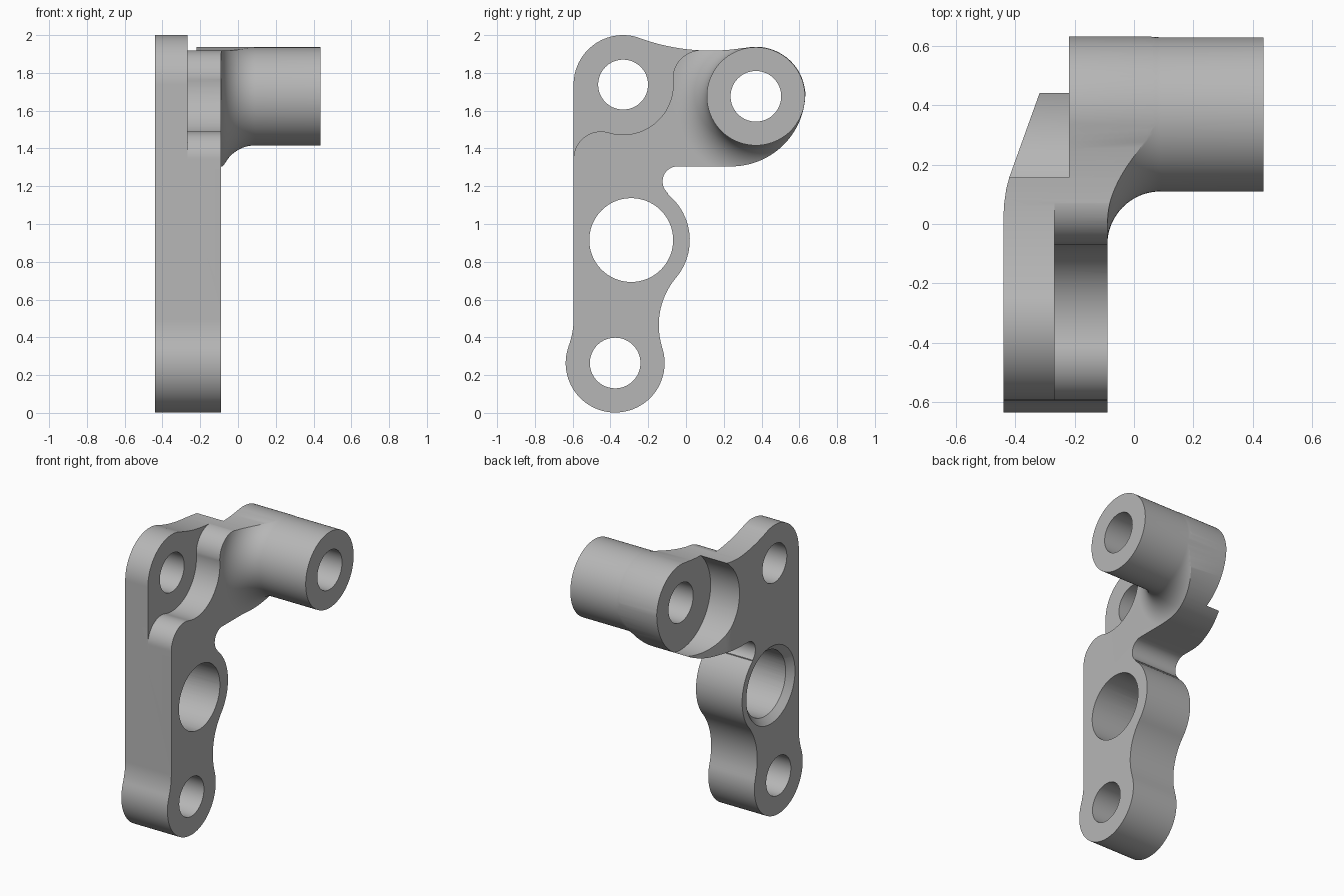
import bpy, bmesh
from math import sin, cos, radians, pi, dist
from mathutils import Matrix

default = bpy.data.objects.get("Cube")
if default:
    bpy.data.objects.remove(default, do_unlink=True)

# Key positions as (y, z) and plate levels along x
FOOT, RING, TOP, BOSS = (-.375, .264), (-.29, .915), (-.333, 1.738), (.37, 1.676)
BACK, FACE, POCKET, END = -.44, -.09, -.268, .437
R = .262

metal = bpy.data.materials.new("light grey metal")
metal.use_nodes = True
grey = (.47, .47, .47, 1)
metal.diffuse_color = grey
metal.node_tree.nodes["Principled BSDF"].inputs["Base Color"].default_value = grey


def arc(c, r, a0, a1, n=24):
    angles = [radians(a0 + (a1 - a0) * i / n) for i in range(n + 1)]
    return [(c[0] + r * cos(a), c[1] + r * sin(a)) for a in angles]


def make_object(name, bm):
    bmesh.ops.recalc_face_normals(bm, faces=bm.faces)
    mesh = bpy.data.meshes.new(name)
    bm.to_mesh(mesh)
    bm.free()
    mesh.materials.append(metal)
    obj = bpy.data.objects.new(name, mesh)
    bpy.context.scene.collection.objects.link(obj)
    return obj


def bridge(bm, one, two):
    n = len(one)
    for j in range(n):
        k = (j + 1) % n
        bm.faces.new((one[j], one[k], two[k], two[j]))


def prism(name, points, low, high, axis="x"):
    """Extrude a closed outline along x (points are y, z) or z (points are x, y)."""
    # Keep one point where neighbouring arcs meet
    points = [p for i, p in enumerate(points) if dist(p, points[i - 1]) > .005]
    bm = bmesh.new()
    place = (lambda p, h: (h, *p)) if axis == "x" else (lambda p, h: (*p, h))
    ends = [[bm.verts.new(place(p, h)) for p in points] for h in (low, high)]
    bridge(bm, *ends)
    for end in ends:
        bm.faces.new(end)
    return make_object(name, bm)


def revolve(name, profile, centre, steps=96):
    """Turn a closed (x, radius) profile about an axis parallel to x."""
    bm = bmesh.new()
    rings = []
    for i in range(steps):
        a = 2 * pi * i / steps
        rings.append([bm.verts.new((x, centre[0] + r * cos(a), centre[1] + r * sin(a)))
                      for x, r in profile])
    for i in range(steps):
        bridge(bm, rings[i - 1], rings[i])
    return make_object(name, bm)


def rod(name, centre, x0, r0, x1, r1):
    bm = bmesh.new()
    bmesh.ops.create_cone(bm, cap_ends=True, segments=72, radius1=r0, radius2=r1, depth=x1 - x0)
    bm.transform(Matrix.Translation(((x0 + x1) / 2, *centre)) @ Matrix.Rotation(pi / 2, 4, "Y"))
    return make_object(name, bm)


def volume(mesh):
    bm = bmesh.new()
    bm.from_mesh(mesh)
    result = bm.calc_volume()
    bm.free()
    return result


def cut(body, cutter):
    """Subtract the cutter, taking the first solver that gives a sound solid."""
    cutter.hide_render = True
    before = volume(body.data)
    for solver in ("EXACT", "MANIFOLD", "FLOAT"):
        mod = body.modifiers.new("cut", "BOOLEAN")
        mod.operation, mod.solver, mod.object = "DIFFERENCE", solver, cutter
        graph = bpy.context.evaluated_depsgraph_get()
        mesh = bpy.data.meshes.new_from_object(body.evaluated_get(graph))
        body.modifiers.clear()
        if .2 * before < volume(mesh) < .99999 * before:
            body.data = mesh
            break
    bpy.data.objects.remove(cutter, do_unlink=True)


# Side outline of tangent arcs, extruded over the full width
outline = (arc((-1.012, .5), .417, 0, -20.3, 10)
           + arc(FOOT, R, 159.7, 377.9, 56)
           + arc((.246, .465), .39, 197.9, 140)
           + arc(RING, .31, -40, 51)
           + arc((-.044, 1.225), .08, 231, 90)
           + arc((.24, 1.697), .392, -90, 0, 28)
           + arc(BOSS, R, 7, 100.2, 32)
           + arc((.13, 3.018), 1.1, -79.8, -109.9)
           + arc(TOP, R, 70.1, 180, 32))
bracket = prism("bracket", outline, BACK, END)

# Clear the front down to the plate, leaving the boss and its fillet
fillet = arc((FACE + .18, R + .178), .18, 180, 270, 20)
surround = [(FACE, 3)] + fillet + [(.7, R - .002), (.7, 3)]
cut(bracket, revolve("boss_surround_cutter", surround, BOSS))

# Stepped pocket around the top hole
pocket = (arc((-.45, 1.345), .145, 180, 73.4)
          + arc(TOP, .265, -106.6, 4.4, 32)
          + arc((.08, 1.77), .15, 184.4, 90)
          + [(.08, 2.3), (-.8, 2.3), (-.8, 1.345)])
cut(bracket, prism("pocket_cutter", pocket, POCKET, .8))

# Sloped back of the arm
slope = [(-.441, .02), (-.438, .07), (-.431, .12), (-.42, .16), (-.305, .48),
         (-.22, .717), (-.7, .717), (-.7, .02)]
cut(bracket, prism("slope_cutter", slope, 1.24, 2.3, "z"))

# Round recess behind the boss
cut(bracket, rod("recess_cutter", BOSS, -.8, .323, -.22, .323))

# Through holes and the countersink behind the large one
for centre, radius in ((FOOT, .134), (RING, .222), (TOP, .132), (BOSS, .134)):
    cut(bracket, rod("hole_cutter", centre, -.8, radius, .8, radius))
cut(bracket, rod("countersink_cutter", RING, BACK - .02, .284, BACK + .05, .214))

bpy.ops.object.select_all(action="DESELECT")
bracket.select_set(True)
bpy.context.view_layer.objects.active = bracket
bpy.ops.object.shade_smooth_by_angle(angle=radians(25))
